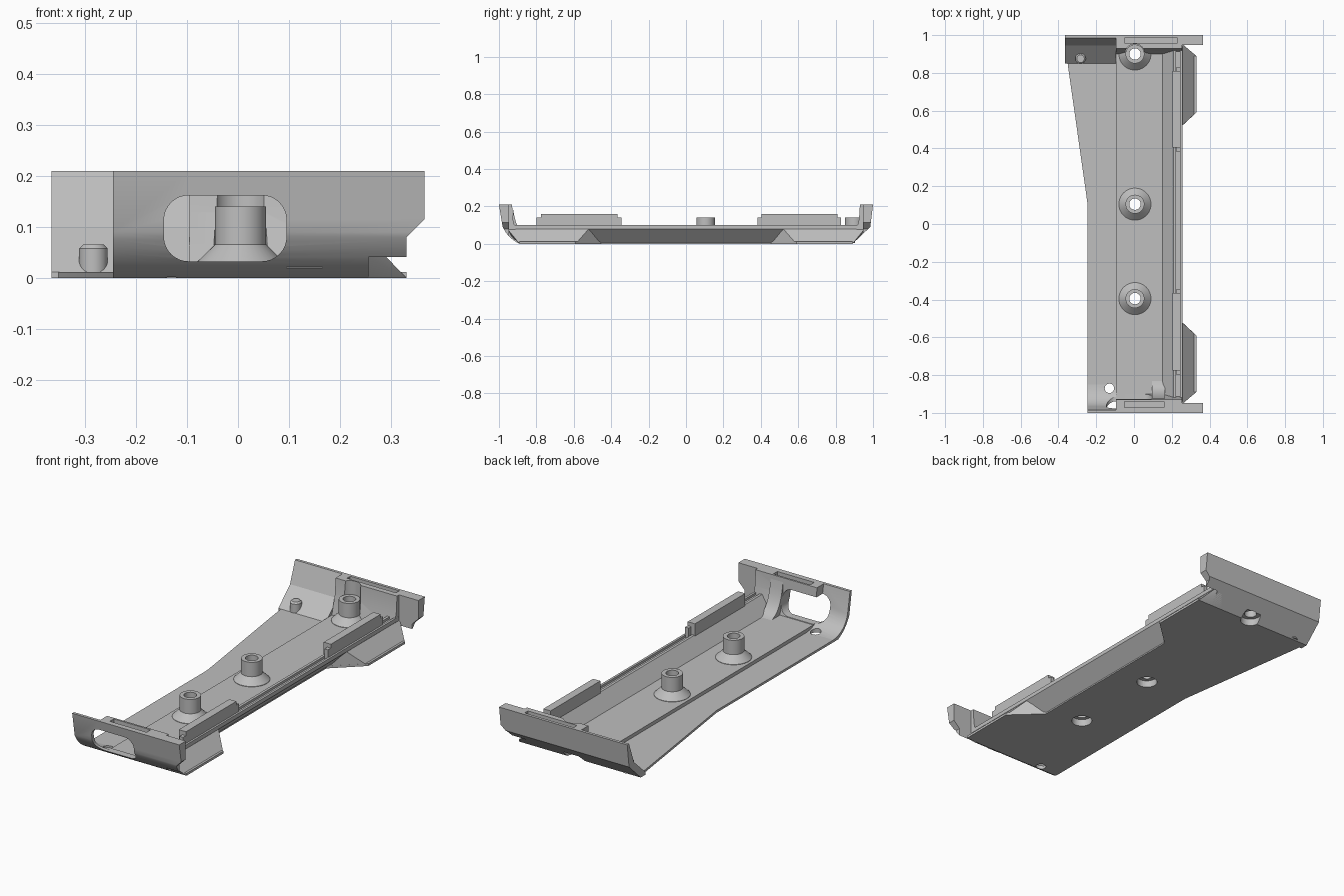
import bpy, bmesh, math
from mathutils import Matrix, Vector

if "Cube" in bpy.data.objects:
    bpy.data.objects.remove(bpy.data.objects["Cube"], do_unlink=True)

grey = bpy.data.materials.new("plain grey")
grey.use_nodes = True
COLOUR = (0.52, 0.52, 0.52, 1)
grey.diffuse_color = COLOUR
grey.node_tree.nodes["Principled BSDF"].inputs["Base Color"].default_value = COLOUR


def finish(name, bm):
    bmesh.ops.recalc_face_normals(bm, faces=bm.faces)
    mesh = bpy.data.meshes.new(name)
    bm.to_mesh(mesh)
    bm.free()
    mesh.materials.append(grey)
    obj = bpy.data.objects.new(name, mesh)
    bpy.context.collection.objects.link(obj)
    return obj


def prism(name, points, axis, lo, hi):
    """Extrude a flat outline along x (yz points), y (xz) or z (xy)."""
    place = {"x": lambda a, b, t: (t, a, b),
             "y": lambda a, b, t: (a, t, b),
             "z": lambda a, b, t: (a, b, t)}[axis]
    bm = bmesh.new()
    face = bm.faces.new([bm.verts.new(place(a, b, lo)) for a, b in points])
    new = bmesh.ops.extrude_face_region(bm, geom=[face])["geom"]
    move = Vector(place(0, 0, hi - lo))
    bmesh.ops.translate(bm, vec=move, verts=[v for v in new if isinstance(v, bmesh.types.BMVert)])
    return finish(name, bm)


def box(name, x, y, z):
    return prism(name, [(x[0], y[0]), (x[1], y[0]), (x[1], y[1]), (x[0], y[1])], "z", *z)


def cylinder(name, x, y, radius, lo, hi):
    ring = [math.tau * i / 40 for i in range(40)]
    return prism(name, [(x + radius * math.cos(a), y + radius * math.sin(a)) for a in ring], "z", lo, hi)


def lathe(name, profile, x, y):
    bm = bmesh.new()
    verts = [bm.verts.new((r, 0, z)) for r, z in profile]
    edges = [bm.edges.new((verts[i - 1], verts[i])) for i in range(len(verts))]
    bmesh.ops.spin(bm, geom=verts + edges, axis=(0, 0, 1), cent=(0, 0, 0),
                   angle=math.tau, steps=40)
    bmesh.ops.remove_doubles(bm, verts=bm.verts, dist=0.0001)
    bmesh.ops.transform(bm, matrix=Matrix.Translation((x, y, 0)), verts=bm.verts)
    return finish(name, bm)


def hull(name, points):
    bm = bmesh.new()
    for p in points:
        bm.verts.new(p)
    bmesh.ops.convex_hull(bm, input=bm.verts)
    return finish(name, bm)


def cut(obj, cutters):
    bpy.context.view_layer.objects.active = obj
    for c in cutters:
        mod = obj.modifiers.new("cut", "BOOLEAN")
        mod.operation, mod.solver, mod.object = "DIFFERENCE", "EXACT", c
        bpy.ops.object.modifier_apply(modifier=mod.name)


def curve(a, b, c, steps=8):
    """Points of a quadratic bend from a to c."""
    return [tuple((1 - t) ** 2 * p + 2 * t * (1 - t) * q + t * t * r for p, q, r in zip(a, b, c))
            for t in (i / steps for i in range(steps + 1))]


def flip(points, s):
    return [(y * s, z) for y, z in points]


# Cutters
BOSSES = (-0.395, 0.105, 0.9)
bores = [cylinder("bore_cutter", 0.005, y, 0.05, -0.1, 0.037) for y in BOSSES]
drain = cylinder("drain_cutter", -0.13, -0.87, 0.025, -0.1, 0.1)
UNDER = [(0.89, 0), (0.985, 0.09), (1.2, 0.09), (1.2, -0.1), (0.89, -0.1)]
under = [prism("under_cutter", flip(UNDER, s), "x", -0.6, 0.6) for s in (-1, 1)]
corner = prism("corner_cutter", [(0.33, -0.1), (0.33, 0.08), (0.4, 0.15), (0.4, -0.1)], "y", -1.2, 1.2)
relief = [box("relief_cutter", (0.255, 0.4), y, (-0.1, 0.3)) for y in ((-0.947, -0.8), (0.8, 0.947))]
slots = [box("slot_cutter", (-0.05, 0.16), (-0.972, -0.94), (0.185, 0.3)),
         box("slot_cutter", (-0.05, 0.23), (0.958, 0.985), (0.185, 0.3))]
pocket = cylinder("pocket_cutter", 0.005, 0.9, 0.053, 0.03, 0.3)
R = 0.048
window_outline = []
for k, (x, z) in enumerate([(0.095 - R, 0.162 - R), (-0.145 + R, 0.162 - R),
                            (-0.145 + R, 0.033 + R), (0.095 - R, 0.033 + R)]):
    window_outline += [(x + R * math.cos(a), z + R * math.sin(a))
                       for a in (math.pi / 2 * (k + i / 8) for i in range(9))]
window = prism("window_cutter", window_outline, "y", -1.2, -0.8)

# Thin base plate, widening toward the back
right = [(0.185, -0.455), (0.33, -0.59), (0.33, -0.89)]
outline = [(-0.245, -0.89), (-0.245, 0.1), (-0.357, 0.89)]
outline += [(x, -y) for x, y in reversed(right)] + right
base = prism("base_plate", outline, "z", 0, 0.012)
cut(base, bores + [drain])

# Raised floor with sloped flank and grooved rim
section = [(-0.095, 0.004), (-0.095, 0.03), (0.15, 0.03), (0.208, 0.1), (0.222, 0.1),
           (0.222, 0.088), (0.244, 0.088), (0.244, 0.1), (0.256, 0.1), (0.256, 0.08), (0.182, 0.004)]
tray = prism("tray_floor", section, "y", -0.94, 0.94)
cut(tray, bores + under)

# Corner wings on the side
for s, label in ((-1, "front"), (1, "back")):
    wing = hull(label + "_wing", [(0.33, s * 0.59, 0), (0.253, s * 0.52, 0.08), (0.185, s * 0.455, 0),
                                  (0.33, s * 0.89, 0), (0.253, s * 0.955, 0.08), (0.185, s * 0.93, 0)])
    cut(wing, under)

# End walls: thin part on one side, thick part on the other
bend = {-1: curve((0.98, 0.09), (0.952, 0.03), (0.89, 0)), 1: [(0.985, 0.09), (0.89, 0)]}
inner = {-1: curve((0.85, 0.012), (0.94, 0.02), (0.965, 0.1)), 1: [(0.85, 0.012), (0.945, 0.1)]}
for s, label, left in ((-1, "front", -0.245), (1, "back", -0.365)):
    outer = [(1, 0.21)] + bend[s]
    thin = outer + [(0.85, 0)] + inner[s] + [(0.985, 0.21)]
    thick = outer + [(0.88, 0), (0.88, 0.03), (0.9, 0.03), (0.925, 0.13), (0.93, 0.21)]
    thin_wall = prism(label + "_thin_wall", flip(thin, s), "x", left, -0.095)
    thick_wall = prism(label + "_thick_wall", flip(thick, s), "x", -0.095, 0.365)
    cut(thick_wall, [corner] + relief + slots)
    if s < 0:
        cut(thin_wall, [window, drain])
        cut(thick_wall, [window])
    else:
        cut(thick_wall, [pocket, bores[2]])

# Flared pillar behind the front wall
flare = curve((-0.925, 0.19), (-0.905, 0.04), (-0.83, 0.03)) + [(-0.83, 0.02), (-0.925, 0.02)]
prism("front_pillar", flare, "x", 0.095, 0.165)

# Screw bosses
profile = [(0.05, 0.002), (0.085, 0.002), (0.085, 0.032), (0.05, 0.066), (0.05, 0.14),
           (0.03, 0.14), (0.03, 0.036), (0.05, 0.036)]
for i, y in enumerate(BOSSES):
    boss = lathe("screw_boss_%d" % (i + 1), profile, 0.005, y)
    if y > 0.8:
        cut(boss, [under[1]])

# Locating peg
peg = cylinder("locating_peg", -0.283, 0.875, 0.028, 0.005, 0.058)
hull("peg_tip", [(-0.283 + r * math.cos(a), 0.875 + r * math.sin(a), z)
                 for r, z in ((0.028, 0.058), (0.02, 0.066))
                 for a in (math.tau * i / 40 for i in range(40))])

# Rail blocks with small stops at their ends
for label, lo, hi in (("front", -0.775, -0.365), ("back", 0.405, 0.81)):
    box(label + "_rail", (0.205, 0.246), (lo, hi), (0.085, 0.16))
    for end, y in (("a", lo - 0.012), ("b", hi + 0.008)):
        box(label + "_stop_" + end, (0.226, 0.246), (y - 0.012, y + 0.012), (0.085, 0.14))

# Remove cutters and smooth the round parts
for c in bores + under + relief + slots + [drain, corner, pocket, window]:
    bpy.data.objects.remove(c, do_unlink=True)
bpy.ops.object.select_all(action="DESELECT")
for obj in bpy.context.collection.objects:
    if obj.type == "MESH" and grey.name in obj.data.materials:
        obj.select_set(True)
        bpy.context.view_layer.objects.active = obj
bpy.ops.object.shade_smooth_by_angle(angle=math.radians(25))
